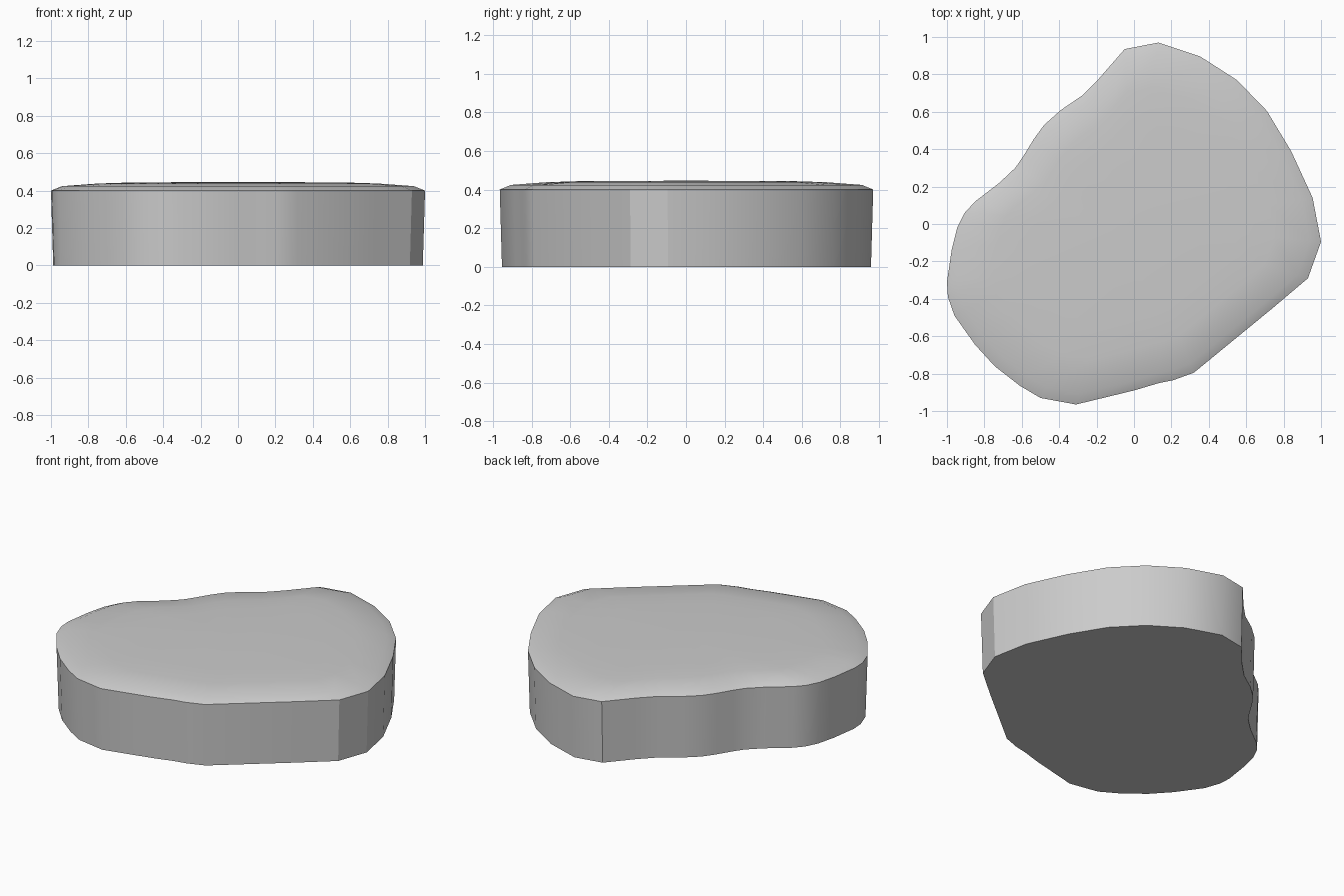
import bpy, bmesh, math

if "Cube" in bpy.data.objects:
    bpy.data.objects.remove(bpy.data.objects["Cube"])

# Irregular outline of the stone slab, clockwise from the back corner
outline = [
    (-0.05, 0.935), (0.13, 0.97), (0.355, 0.895), (0.55, 0.77), (0.71, 0.605),
    (0.84, 0.39), (0.955, 0.14), (1.0, -0.095), (0.93, -0.29), (0.735, -0.455),
    (0.32, -0.795), (0.21, -0.835), (0.135, -0.85), (0.0, -0.89), (-0.31, -0.965),
    (-0.50, -0.93), (-0.61, -0.865), (-0.745, -0.76), (-0.85, -0.645), (-0.96, -0.49),
    (-0.995, -0.39), (-1.0, -0.31), (-0.975, -0.14), (-0.945, -0.02), (-0.905, 0.06),
    (-0.85, 0.12), (-0.72, 0.22), (-0.635, 0.30), (-0.59, 0.365), (-0.535, 0.455),
    (-0.48, 0.53), (-0.39, 0.61), (-0.28, 0.685), (-0.185, 0.78),
]
outline.reverse()

# Profile rings: (scale of outline, height), bottom to gently domed top
rings = [(0.988, 0.0), (1.0, 0.40), (0.94, 0.424), (0.75, 0.438), (0.56, 0.444)]

bm = bmesh.new()
loops = [[bm.verts.new((x * s, y * s, z)) for x, y in outline] for s, z in rings]
n = len(outline)
for low, high in zip(loops, loops[1:]):
    for i in range(n):
        j = (i + 1) % n
        bm.faces.new((low[i], low[j], high[j], high[i]))

# Flat underside and nearly flat centre of the top
bm.faces.new(list(reversed(loops[0])))
centre = bm.verts.new((0, 0, 0.446))
for i in range(n):
    bm.faces.new((loops[-1][i], loops[-1][(i + 1) % n], centre))
bmesh.ops.recalc_face_normals(bm, faces=bm.faces)

mesh = bpy.data.meshes.new("stone_slab")
bm.to_mesh(mesh)
bm.free()
slab = bpy.data.objects.new("stone_slab", mesh)
bpy.context.collection.objects.link(slab)

# Smooth wall and dome, crisp rim and sharp corners
bpy.context.view_layer.objects.active = slab
slab.select_set(True)
bpy.ops.object.shade_smooth_by_angle(angle=math.radians(30))
